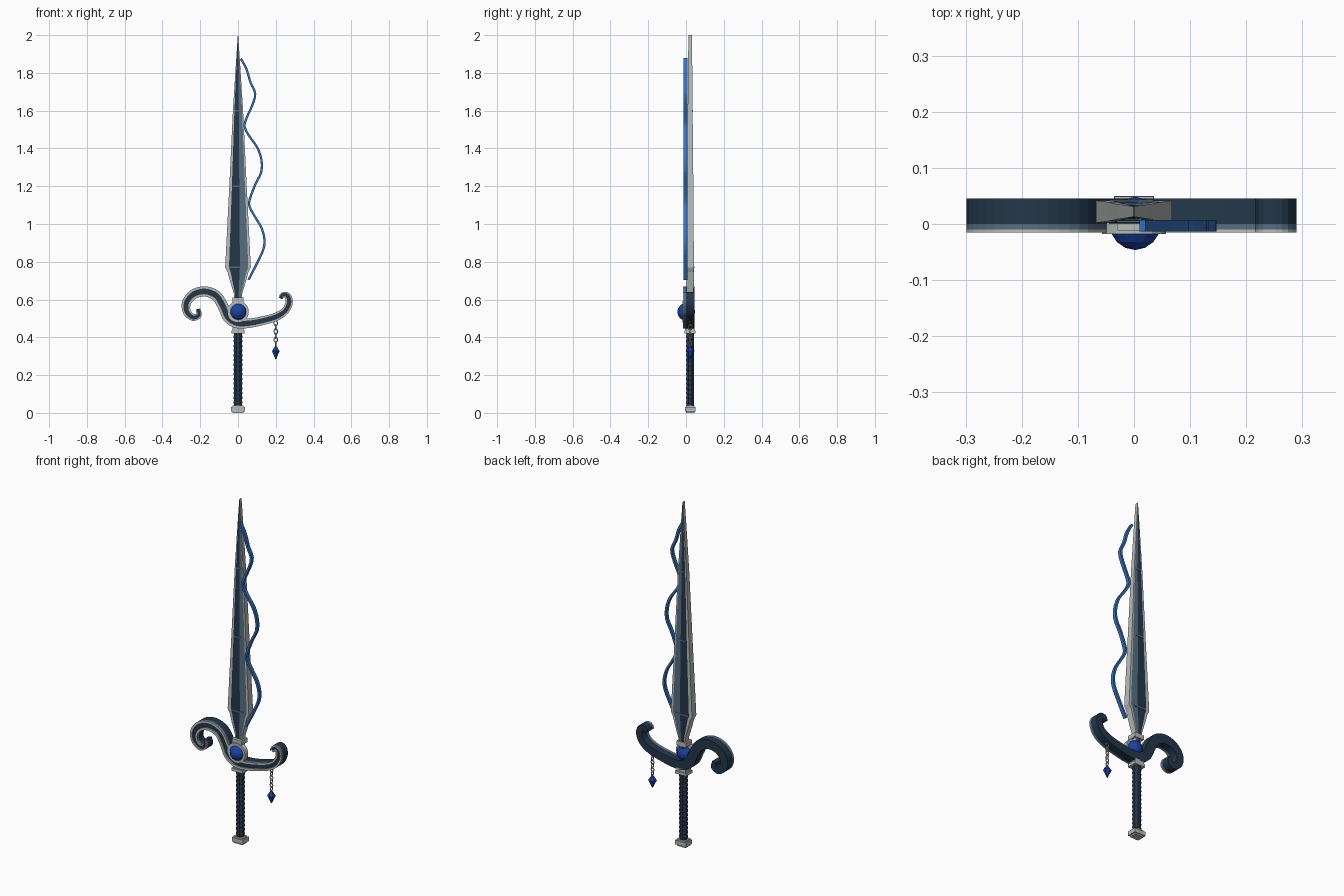
import bpy, bmesh, math
from mathutils import Vector

cube = bpy.data.objects.get("Cube")
if cube:
    bpy.data.objects.remove(cube, do_unlink=True)


def material(name, rgb):
    col = [(c / 255 / 12.92 if c < 11 else ((c / 255 + 0.055) / 1.055) ** 2.4) for c in rgb] + [1]
    m = bpy.data.materials.new(name)
    m.use_nodes = True
    m.diffuse_color = col
    m.node_tree.nodes["Principled BSDF"].inputs["Base Color"].default_value = col
    return m


NAVY = material("dark_navy", (35, 55, 74))
SLATE = material("slate_blue", (86, 110, 130))
SILVER = material("pale_silver", (184, 190, 186))
GEM = material("deep_blue_gem", (28, 66, 168))
RIBBON = material("bright_blue", (54, 114, 190))
MID_Y = 0.022


def finish(name, bm, *mats):
    bmesh.ops.recalc_face_normals(bm, faces=bm.faces)
    mesh = bpy.data.meshes.new(name)
    bm.to_mesh(mesh)
    bm.free()
    for m in mats:
        mesh.materials.append(m)
    ob = bpy.data.objects.new(name, mesh)
    bpy.context.collection.objects.link(ob)
    return ob


def loft(bm, rings):
    """Skin closed rings of points, capping both ends; returns side faces by column."""
    rows = [[bm.verts.new(p) for p in r] for r in rings]
    n = len(rows[0])
    cols = [[] for _ in range(n)]
    for a, b in zip(rows, rows[1:]):
        for i in range(n):
            j = (i + 1) % n
            cols[i].append(bm.faces.new((a[i], a[j], b[j], b[i])))
    bm.faces.new(rows[0])
    bm.faces.new(rows[-1])
    return cols


def box(name, lo, hi, mat):
    bm = bmesh.new()
    loft(bm, [[(lo[0], lo[1], z), (hi[0], lo[1], z), (hi[0], hi[1], z), (lo[0], hi[1], z)]
              for z in (lo[2], hi[2])])
    return finish(name, bm, mat)


def turned(name, profile, sides, mat, loc, squash=1, axis="Z"):
    """Rings of (radius, height) about the vertical or the front-back axis."""
    bm = bmesh.new()
    rings = []
    for r, h in profile:
        ring = []
        for k in range(sides):
            t = math.tau * (k + 0.5) / sides
            a, b = r * math.cos(t), r * math.sin(t) * squash
            ring.append(Vector(loc) + Vector((a, b, h) if axis == "Z" else (a, h, b)))
        rings.append(ring)
    loft(bm, rings)
    return finish(name, bm, mat)


def smooth_path(pts, steps):
    """Catmull-Rom through (x, z, half width) points."""
    v = [Vector(p) for p in pts]
    v = [v[0]] + v + [v[-1]]
    out = []
    for i in range(1, len(v) - 2):
        a, b, c, d = v[i - 1:i + 3]
        for s in range(steps):
            t = s / steps
            out.append(0.5 * (2 * b + (c - a) * t + (2 * a - 5 * b + 4 * c - d) * t * t
                              + (3 * b - a - 3 * c + d) * t ** 3))
    return out + [v[-1]]


def strip(name, path, side0, side1, y0, y1, mat):
    """Sweep a rectangle along the path between two fractions of the half width."""
    rings = []
    for i, p in enumerate(path):
        d = path[min(i + 1, len(path) - 1)] - path[max(i - 1, 0)]
        n = Vector((-d.y, d.x)).normalized() * p.z
        e0, e1 = p.xy + n * side0, p.xy + n * side1
        rings.append([(e0.x, y0, e0.y), (e1.x, y0, e1.y), (e1.x, y1, e1.y), (e0.x, y1, e0.y)])
    bm = bmesh.new()
    loft(bm, rings)
    return finish(name, bm, mat)


# Blade: flat plate with pale edges, navy and slate halves on both faces
rows = [(0.57, 0.018, 0.016), (0.63, 0.022, 0.018), (0.66, 0.031, 0.019), (0.70, 0.043, 0.02),
        (0.745, 0.055, 0.02), (0.77, 0.068, 0.02), (1.2, 0.046, 0.017), (1.6, 0.027, 0.013),
        (1.85, 0.011, 0.011), (2.0, 0.001, 0.009)]
cuts = [-1, -0.7, 0.15, 0.8, 1]
bm = bmesh.new()
cols = loft(bm, [[(w * c, MID_Y - t, z) for c in cuts] + [(w * c, MID_Y + t, z) for c in reversed(cuts)]
                 for z, w, t in rows])
for i, faces in enumerate(cols):
    for f in faces:
        f.material_index = {1: 1, 7: 1, 2: 2, 6: 2}.get(i, 0)
finish("blade", bm, SILVER, NAVY, SLATE)

# Thin cross bands on the blade faces
for z, w, t in rows[5:8]:
    for y in (MID_Y - t, MID_Y + t):
        box("blade_band", (-w * 0.65, y - 0.002, z - 0.004), (w * 0.5, y + 0.002, z + 0.004), SLATE)

# Guard: S-shaped scroll with raised trim on the front
guard = smooth_path([
    (-0.212, 0.55, 0.012), (-0.207, 0.518, 0.015), (-0.238, 0.505, 0.018), (-0.271, 0.535, 0.021),
    (-0.272, 0.585, 0.024), (-0.235, 0.628, 0.026), (-0.175, 0.643, 0.027), (-0.115, 0.62, 0.028),
    (-0.08, 0.565, 0.028), (-0.052, 0.505, 0.028), (-0.005, 0.475, 0.027), (0.06, 0.475, 0.025),
    (0.13, 0.488, 0.023), (0.20, 0.508, 0.022), (0.25, 0.54, 0.02), (0.271, 0.585, 0.019),
    (0.262, 0.62, 0.017), (0.237, 0.625, 0.014), (0.226, 0.605, 0.011)], 4)
strip("guard_body", guard, -1, 1, 0, 0.045, NAVY)
strip("guard_channel", guard, -0.5, 0.5, -0.006, 0.002, NAVY)
for a, b in ((-1, -0.45), (0.45, 1)):
    strip("guard_trim", guard, a, b, -0.010, 0.001, SLATE)
    strip("guard_trim_face", guard, a, b, -0.015, -0.0095, SILVER)

# Centre gem in its setting
R = 0.047
turned("gem_setting", [(0.058, -0.018), (0.058, 0.012)], 16, SILVER, (0, 0, 0.535), axis="Y")
turned("center_gem", [(max(R * math.sin(math.pi * k / 8), 0.002), -R * math.cos(math.pi * k / 8))
                      for k in range(9)], 14, GEM, (0.002, 0.001, 0.535), axis="Y")
box("blade_collar", (-0.03, -0.012, 0.585), (0.03, 0.043, 0.61), SILVER)

# Grip with wrap ridges, lower collar and pommel
turned("grip", [(0.022, 0.03), (0.022, 0.45)], 8, NAVY, (0, MID_Y, 0))
for k in range(15):
    z = 0.055 + k * 0.025
    turned("grip_wrap", [(0.022, z - 0.009), (0.0255, z - 0.004), (0.0255, z + 0.004), (0.022, z + 0.009)],
           8, NAVY, (0, MID_Y, 0), 0.9)
box("grip_collar", (-0.035, -0.008, 0.42), (0.035, 0.049, 0.437), SILVER)
box("grip_collar_top", (-0.029, -0.004, 0.437), (0.029, 0.045, 0.455), SILVER)
box("pommel", (-0.036, -0.006, 0.008), (0.036, 0.05, 0.032), SILVER)
box("pommel_foot", (-0.028, 0, 0), (0.028, 0.044, 0.04), SILVER)

# Wavy ribbon beside the blade
wave = smooth_path([(x, z, 0.006) for x, z in (
    (0.015, 1.875), (0.045, 1.82), (0.066, 1.75), (0.091, 1.69), (0.076, 1.63), (0.045, 1.56),
    (0.035, 1.515), (0.06, 1.465), (0.102, 1.405), (0.124, 1.34), (0.123, 1.275), (0.092, 1.21),
    (0.062, 1.13), (0.062, 1.09), (0.092, 1.035), (0.124, 0.98), (0.14, 0.92), (0.134, 0.865),
    (0.102, 0.795), (0.056, 0.705))], 3)
strip("ribbon", wave, -1, 1, -0.013, 0.007, RIBBON)

# Hanging chain and drop
for k in range(6):
    bpy.ops.mesh.primitive_torus_add(major_segments=10, minor_segments=5, major_radius=0.009,
                                     minor_radius=0.003, location=(0.2, MID_Y, 0.475 - k * 0.022),
                                     rotation=(math.pi / 2, 0, math.pi / 2 * (k % 2)))
    link = bpy.context.object
    link.name = "chain_link"
    link.scale.y = 1.5
    link.data.materials.append(SILVER)
turned("drop_gem", [(0.003, 0.357), (0.023, 0.327), (0.002, 0.283)], 6, GEM, (0.2, MID_Y, 0))
